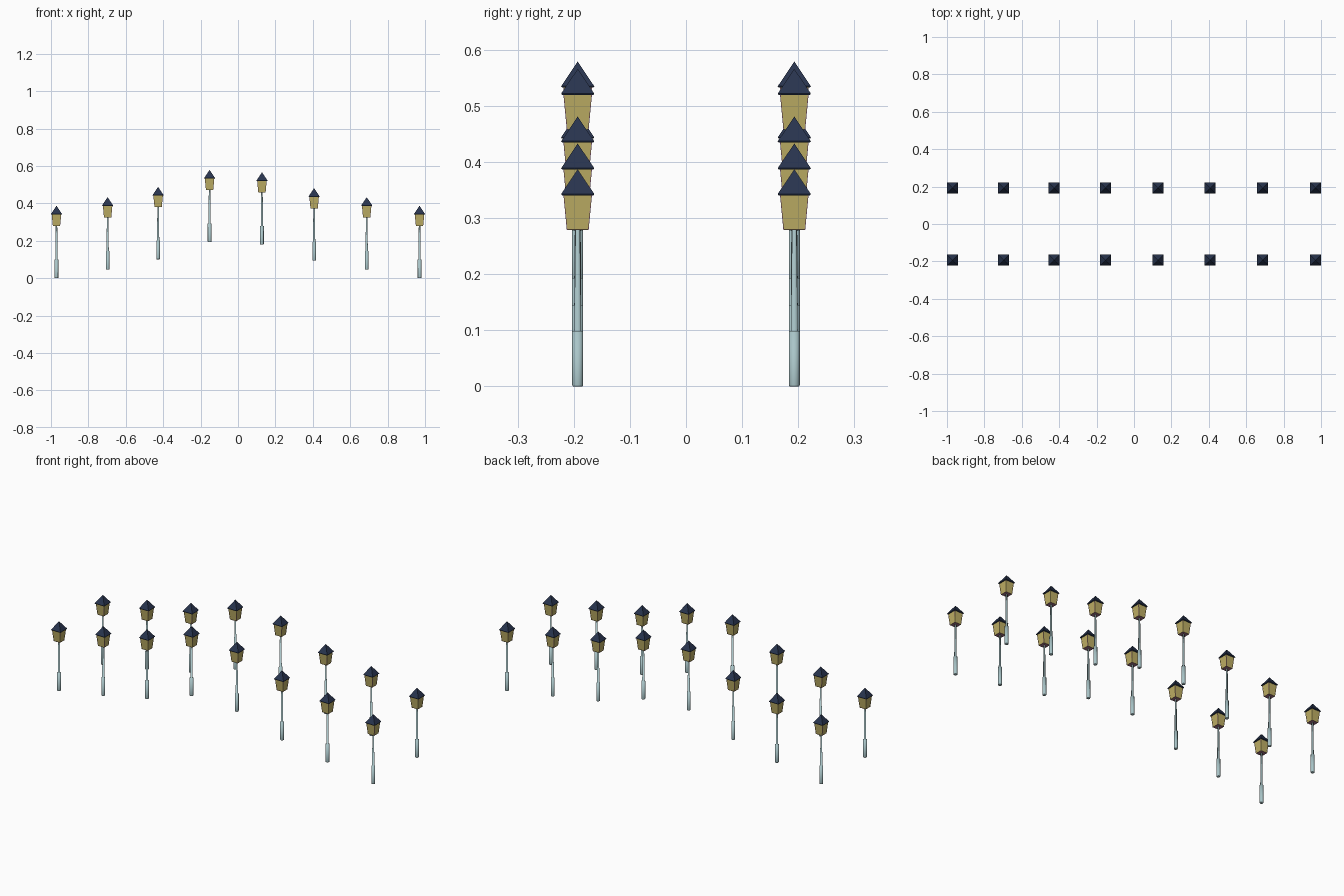
import bpy, bmesh, math

if "Cube" in bpy.data.objects:
    bpy.data.objects.remove(bpy.data.objects["Cube"])


def material(name, rgb):
    m = bpy.data.materials.new(name)
    m.diffuse_color = (*rgb, 1)
    m.use_nodes = True
    m.node_tree.nodes["Principled BSDF"].inputs["Base Color"].default_value = m.diffuse_color
    return m


POST = material("pale_teal", (0.40, 0.56, 0.58))
FRAME = material("dusty_pink", (0.38, 0.17, 0.24))
GLASS = material("warm_glass", (0.52, 0.43, 0.13))
ROOF = material("navy", (0.021, 0.034, 0.076))


def lathe(name, profile, sides, mats, turn=0.0, smooth=False):
    """Stack rings of (radius, z), bridge them and cap the ends."""
    bm = bmesh.new()
    rings = []
    for r, z in profile:
        if r == 0:
            rings.append([bm.verts.new((0, 0, z))])
        else:
            rings.append([bm.verts.new((r * math.cos(turn + math.tau * i / sides),
                                        r * math.sin(turn + math.tau * i / sides), z))
                          for i in range(sides)])
    walls = []
    for a, b in zip(rings, rings[1:]):
        for i in range(sides):
            j = (i + 1) % sides
            quad = [a[i], a[j]] + ([b[0]] if len(b) == 1 else [b[j], b[i]])
            walls.append(bm.faces.new(quad))
    bm.faces.new(rings[0][::-1])
    if len(rings[-1]) > 1:
        bm.faces.new(rings[-1])
    if name == "lantern":
        # glass panes: inset each wall and sink it slightly
        bmesh.ops.inset_individual(bm, faces=walls, thickness=0.0095, depth=0)
        bmesh.ops.inset_individual(bm, faces=walls, thickness=0.0002, depth=-0.0012)
        for f in walls:
            f.material_index = 1
    for f in bm.faces:
        f.smooth = smooth
    if smooth:
        for e in bm.edges:
            e.smooth = len(e.link_faces) == 2 and e.calc_face_angle() < math.radians(35)
    mesh = bpy.data.meshes.new(name)
    bm.to_mesh(mesh)
    bm.free()
    for m in mats:
        mesh.materials.append(m)
    return mesh


S = math.sqrt(2)  # half width to corner radius for square parts

# post: thick rounded foot, then a slim tapering shaft
post = lathe("post", [(0.0082, 0), (0.0093, 0.001), (0.0098, 0.003), (0.0098, 0.099),
                      (0.0062, 0.0992), (0.0040, 0.281)], 16, [POST], smooth=True)
# lantern: flared square body with a pane on each side
lantern = lathe("lantern", [(0.0195 * S, 0.279), (0.0255 * S, 0.342)], 4,
                [FRAME, GLASS], turn=math.pi / 4)
# roof: thin square eaves and a pyramid
roof = lathe("roof", [(0.0280 * S, 0.3405), (0.0295 * S, 0.343), (0, 0.387)], 4,
             [ROOF], turn=math.pi / 4)

# lamp positions along the bridge: (x, ground height)
spots = [(-0.9705, 0.0), (-0.697, 0.046), (-0.427, 0.101), (-0.152, 0.192),
         (0.128, 0.179), (0.407, 0.094), (0.688, 0.046), (0.9705, 0.0)]

for side, y in (("front", -0.193), ("back", 0.193)):
    for n, (x, z) in enumerate(spots, 1):
        for mesh in (post, lantern, roof):
            ob = bpy.data.objects.new(f"{side}_{mesh.name}_{n}", mesh)
            ob.location = (x, y, z)
            bpy.context.collection.objects.link(ob)
